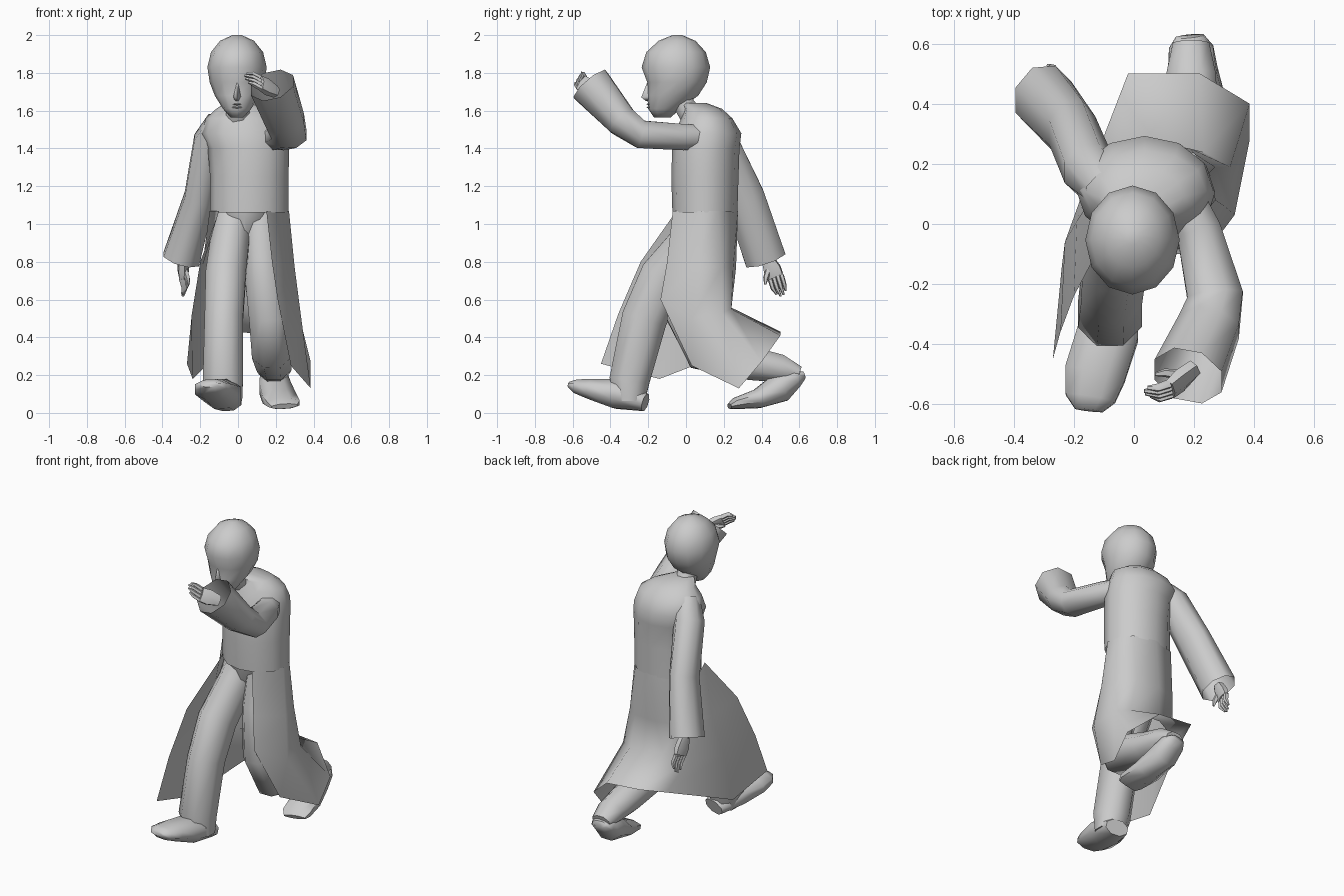
import bpy, bmesh, math
from mathutils import Vector


def loft(name, rings, closed=True, cap_a=True, cap_b=True, angle=60):
    """Skin a list of point rings into one object."""
    bm = bmesh.new()
    rows = [[bm.verts.new(p) for p in r] for r in rings]
    n = len(rows[0])
    for a, b in zip(rows, rows[1:]):
        for i in range(n if closed else n - 1):
            j = (i + 1) % n
            bm.faces.new((a[i], a[j], b[j], b[i]))
    if closed and cap_a:
        bm.faces.new(rows[0])
    if closed and cap_b:
        bm.faces.new(rows[-1])
    bmesh.ops.recalc_face_normals(bm, faces=bm.faces)
    me = bpy.data.meshes.new(name)
    bm.to_mesh(me)
    bm.free()
    ob = bpy.data.objects.new(name, me)
    bpy.context.collection.objects.link(ob)
    bpy.ops.object.select_all(action='DESELECT')
    ob.select_set(True)
    bpy.context.view_layer.objects.active = ob
    bpy.ops.object.shade_smooth_by_angle(angle=math.radians(angle))
    return ob


def tube(name, stations, ref=(1, 0, 0), n=8, cap_a=True, cap_b=True):
    """Limb along stations (x, y, z, radius along ref, other radius)."""
    pts = [Vector(s[:3]) for s in stations]
    rings = []
    for i, s in enumerate(stations):
        t = (pts[min(i + 1, len(pts) - 1)] - pts[max(i - 1, 0)]).normalized()
        u = Vector(ref)
        u = (u - t * u.dot(t)).normalized()
        v = t.cross(u)
        rings.append([pts[i] + u * s[3] * math.cos(a) + v * s[4] * math.sin(a)
                      for a in (2 * math.pi * (k + .5) / n for k in range(n))])
    return loft(name, rings, cap_a=cap_a, cap_b=cap_b)


def level_rings(rows, n):
    """Horizontal ellipses (z, cx, cy, rx, ry)."""
    return [[(cx + rx * math.sin(2 * math.pi * k / n),
              cy - ry * math.cos(2 * math.pi * k / n), z) for k in range(n)]
            for z, cx, cy, rx, ry in rows]


def hand(name, wrist, knuckle, tip, across, thumb):
    """Palm, four tapered fingers and a thumb."""
    w, k, t, a = map(Vector, (wrist, knuckle, tip, across))
    a.normalize()
    mid = w.lerp(k, .6)
    tube(name + "_palm", [(*w, .035, .03), (*mid, .052, .032), (*k, .048, .024)], ref=a, n=6)
    for i in range(4):
        o = a * (i - 1.5) * .022
        end = k.lerp(t, (.85, 1, .97, .8)[i])
        bend = k.lerp(t, .5) + (t - k).cross(a) * .12
        tube(f"{name}_finger_{i + 1}", [(*(k + o), .013, .017), (*(bend + o), .012, .015),
                                        (*(end + o * .8), .006, .007)], ref=a, n=5)
    tube(name + "_thumb", [(*w.lerp(k, .35), .018, .018), (*w.lerp(Vector(thumb), .75), .015, .015),
                           (*thumb, .006, .006)], ref=a, n=5)


# Head: (z, front y, back y, half width)
head_rows = [(1.565, -.17, -.08, .035), (1.61, -.2, -.03, .075), (1.68, -.205, .065, .118),
             (1.75, -.205, .11, .145), (1.83, -.235, .128, .157), (1.91, -.21, .105, .138),
             (1.97, -.145, .05, .09), (2.0, -.07, -.02, .025)]
loft("head", level_rings([(z, -.005, (f + b) / 2, w, (b - f) / 2)
                          for z, f, b, w in head_rows], 12))
# Nose and lips
loft("nose", [[(-.005 + w, y, z), (-.005, y - d, z - .005), (-.005 - w, y, z), (-.005, y + .03, z)]
              for z, y, d, w in [(1.75, -.195, .012, .01), (1.675, -.195, .042, .022),
                                 (1.655, -.19, .02, .018)]], angle=90)
for nm, z in (("upper_lip", 1.634), ("lower_lip", 1.618)):
    tube(nm, [(-.03, -.187, z, .004, .008), (-.005, -.195, z, .007, .013), (.02, -.187, z, .004, .008)],
         ref=(0, 0, 1), n=6)
# Neck
tube("neck", [(0, .04, 1.56, .075, .07), (0, -.01, 1.63, .062, .06), (0, -.03, 1.7, .06, .06)])

# Coat body
loft("coat_body", level_rings([
    (1.06, .06, .1, .208, .172), (1.25, .06, .1, .208, .178), (1.4, .055, .105, .215, .178),
    (1.48, .035, .115, .228, .178), (1.56, .035, .11, .205, .135), (1.61, .025, .09, .14, .1),
    (1.64, 0, .04, .07, .07)], 12), cap_a=False)

# Coat skirt, open at the front; each row runs left edge, round the back, to right edge
skirt = [
    [(-.1, -.05, 1.07), (-.15, .07, 1.07), (-.09, .23, 1.07), (.06, .275, 1.07),
     (.2, .235, 1.07), (.25, .17, 1.07), (.27, .08, 1.07), (.15, -.07, 1.07)],
    [(-.2, -.24, .8), (-.19, .01, .77), (-.12, .21, .77), (.03, .265, .77),
     (.19, .25, .77), (.27, .19, .77), (.3, .06, .77), (.18, -.1, .8)],
    [(-.245, -.36, .52), (-.23, -.06, .5), (-.14, .19, .52), (.0, .235, .56),
     (.23, .24, .55), (.32, .19, .53), (.335, .03, .5), (.21, -.135, .6)],
    [(-.27, -.45, .26), (-.24, -.14, .18), (-.07, .3, .35), (-.02, .5, .43),
     (.22, .5, .41), (.385, .4, .27), (.385, .28, .13), (.28, .03, .25)]]
loft("coat_skirt", skirt, closed=False, angle=80)

# Trousers
loft("trouser_seat", level_rings([(1.09, .04, .1, .17, .15), (1.04, .035, .1, .15, .145),
                                  (.88, .035, .08, .03, .07)], 10), cap_a=False)
tube("front_leg", [(-.02, .11, 1.06, .12, .12), (-.04, .05, .92, .11, .13), (-.065, -.12, .72, .115, .135),
                   (-.075, -.22, .5, .11, .13), (-.08, -.3, .17, .115, .115), (-.06, -.3, .05, .09, .085)],
     cap_a=False)
tube("back_leg", [(.12, .11, 1.06, .11, .12), (.13, .05, .8, .11, .13), (.165, .01, .5, .115, .12),
                  (.18, .09, .33, .115, .12), (.19, .35, .26, .1, .095), (.19, .5, .235, .088, .08),
                  (.19, .6, .205, .065, .045)], cap_a=False)
# Shoes
tube("front_shoe", [(-.05, -.215, .055, .075, .05), (-.085, -.36, .1, .11, .085),
                    (-.13, -.5, .125, .11, .058), (-.145, -.58, .14, .09, .04), (-.15, -.62, .15, .05, .015)])
tube("back_shoe", [(.185, .625, .2, .05, .02), (.19, .58, .185, .08, .055), (.195, .5, .135, .09, .085),
                   (.22, .38, .075, .098, .055), (.24, .26, .05, .095, .032), (.245, .23, .035, .075, .015)])

# Sleeves, open at the cuff
tube("hanging_sleeve", [(-.09, .12, 1.54, .08, .07), (-.15, .18, 1.44, .09, .1), (-.205, .31, 1.14, .085, .115),
                        (-.3, .42, .815, .105, .118)], cap_a=False, cap_b=False)
tube("raised_sleeve", [(.16, .1, 1.46, .07, .07), (.215, -.02, 1.46, .08, .075),
                       (.27, -.24, 1.475, .1, .08), (.25, -.34, 1.545, .11, .09),
                       (.18, -.505, 1.735, .125, .12)], cap_a=False, cap_b=False)
# Hands
hand("hanging_hand", (-.29, .43, .82), (-.29, .475, .72), (-.29, .51, .62), (.2, 1, .3), (-.26, .42, .68))
hand("raised_hand", (.2, -.48, 1.7), (.12, -.55, 1.745), (.035, -.56, 1.78), (.1, -.5, -.8),
     (.07, -.5, 1.74))
